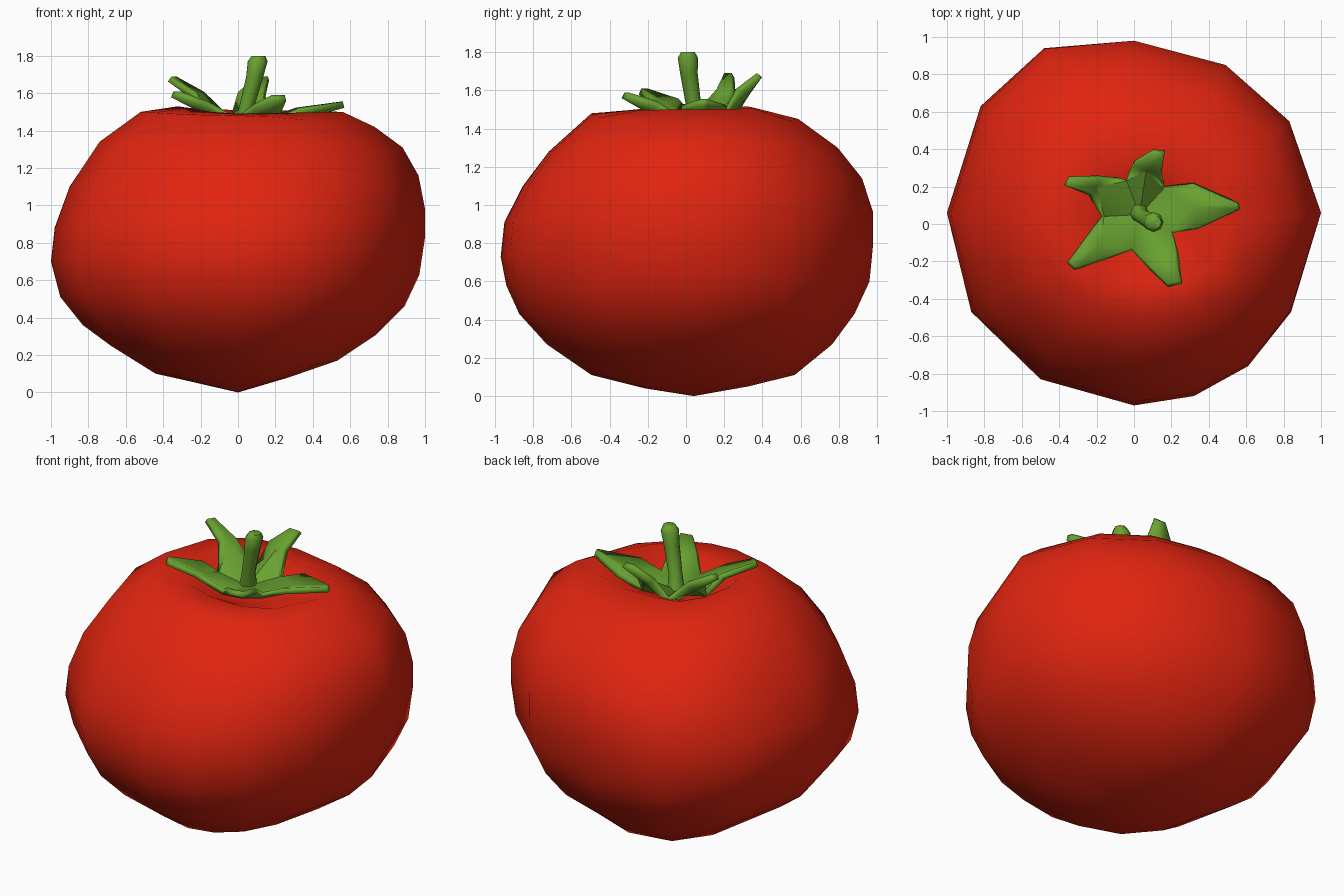
import bpy, bmesh, math
from mathutils import Vector

if "Cube" in bpy.data.objects:
    bpy.data.objects.remove(bpy.data.objects["Cube"])


def material(name, rgb):
    m = bpy.data.materials.new(name)
    m.diffuse_color = (*rgb, 1)
    m.use_nodes = True
    m.node_tree.nodes["Principled BSDF"].inputs["Base Color"].default_value = m.diffuse_color
    return m


RED = material("tomato red", (0.75, 0.018, 0.005))
GREEN = material("leaf green", (0.14, 0.36, 0.03))


def make(name, bm, mat, angle):
    bmesh.ops.recalc_face_normals(bm, faces=bm.faces)
    me = bpy.data.meshes.new(name)
    bm.to_mesh(me)
    bm.free()
    me.materials.append(mat)
    ob = bpy.data.objects.new(name, me)
    bpy.context.collection.objects.link(ob)
    bpy.ops.object.select_all(action='DESELECT')
    ob.select_set(True)
    bpy.context.view_layer.objects.active = ob
    bpy.ops.object.shade_smooth_by_angle(angle=math.radians(angle))
    return ob


def skin(bm, rings, bottom, top):
    """Bridge closed rings of points and close both ends to a pole."""
    vr = [[bm.verts.new(p) for p in r] for r in rings]
    n = len(vr[0])
    b, t = bm.verts.new(bottom), bm.verts.new(top)
    for i in range(n):
        j = (i + 1) % n
        for lo, hi in zip(vr, vr[1:]):
            bm.faces.new((lo[i], lo[j], hi[j], hi[i]))
        bm.faces.new((b, vr[0][j], vr[0][i]))
        bm.faces.new((t, vr[-1][i], vr[-1][j]))


# Fruit: lopsided lathe, blended between four side profiles (radius, height)
EAST = [(.27, .08), (.53, .17), (.74, .31), (.89, .46), (.97, .63), (1, .83),
        (1, .98), (.965, 1.16), (.88, 1.31), (.73, 1.42), (.56, 1.5), (.25, 1.41)]
WEST = [(.26, .06), (.44, .1), (.68, .25), (.83, .36), (.95, .51), (1, .7),
        (.98, .88), (.9, 1.1), (.74, 1.34), (.52, 1.5), (.32, 1.53), (.16, 1.43)]
NORTH = [(.33, .05), (.58, .11), (.78, .27), (.9, .43), (.98, .6), (1, .8),
         (1, .96), (.94, 1.14), (.81, 1.3), (.6, 1.45), (.36, 1.51), (.17, 1.43)]
SOUTH = [(.22, .04), (.51, .11), (.75, .27), (.9, .43), (.97, .58), (1, .73),
         (.98, .91), (.88, 1.1), (.74, 1.28), (.51, 1.48), (.3, 1.49), (.15, 1.41)]
PLAN = [(1, .06), (.83, .55), (.49, .85), (0, .98), (-.48, .94), (-.82, .63), (-1, .06),
        (-.87, -.47), (-.5, -.83), (0, -.97), (.32, -.92), (.61, -.76), (.84, -.47)]
rings = []
for k in range(len(EAST)):
    ring = []
    for x, y in PLAN:
        w = x * x / (x * x + y * y)
        a = (EAST if x > 0 else WEST)[k]
        b = (NORTH if y > 0 else SOUTH)[k]
        r = a[0] * w + b[0] * (1 - w)
        ring.append((x * r, y * r, a[1] * w + b[1] * (1 - w)))
    rings.append(ring)
bm = bmesh.new()
skin(bm, rings, (0, .04, 0), (.03, .05, 1.37))
make("fruit", bm, RED, 80)

# Leaf crown: five leaves; each has shoulder, tip, tip, shoulder and tip height
VALLEYS = [(.2, -.04), (.16, .19), (-.04, .23), (-.16, .04), (-.01, -.13)]
LEAVES = [((.33, -.02), (.56, .08), (.55, .11), (.31, .21), 1.555),
          ((.13, .26), (.16, .37), (.1, .37), (.0, .31), 1.69),
          ((-.18, .235), (-.33, .24), (-.355, .2), (-.22, .16), 1.69),
          ((-.21, -.04), (-.345, -.2), (-.31, -.235), (-.16, -.18), 1.61),
          ((.09, -.23), (.18, -.32), (.25, -.305), (.22, -.15), 1.59)]
bm = bmesh.new()
centre = bm.verts.new((.03, .05, 1.43))
valley = [bm.verts.new((x, y, 1.47)) for x, y in VALLEYS]
for i, (s1, t1, t2, s2, h) in enumerate(LEAVES):
    va, vb = valley[i], valley[(i + 1) % 5]
    mid = 1.47 + (h - 1.47) * .62
    sa, sb = bm.verts.new((*s1, mid)), bm.verts.new((*s2, mid))
    ta, tb = bm.verts.new((*t1, h)), bm.verts.new((*t2, h))
    m = (Vector(s1) + Vector(s2)) / 2
    rib = bm.verts.new((m.x, m.y, mid - .03))
    for f in ((centre, va, rib), (centre, rib, vb), (va, sa, rib), (rib, sb, vb),
              (sa, ta, rib), (ta, tb, rib), (tb, sb, rib)):
        bm.faces.new(f)
crown = make("leaf_crown", bm, GREEN, 40)
if crown.data.polygons[0].normal.z < 0:
    crown.data.flip_normals()
solid = crown.modifiers.new("thickness", 'SOLIDIFY')
solid.thickness = .035
solid.offset = -1

# Stem: leaning tube that swells at the top
bm = bmesh.new()
PATH = [(.02, .07, 1.4, .055), (.045, .04, 1.52, .04), (.09, .015, 1.69, .046),
        (.105, .01, 1.77, .053), (.11, .01, 1.8, .036)]
rings = [[(x + r * math.cos(a * math.tau / 8), y + r * math.sin(a * math.tau / 8), z)
          for a in range(8)] for x, y, z, r in PATH]
skin(bm, rings, (.02, .07, 1.4), (.11, .01, 1.8))
make("stem", bm, GREEN, 60)
